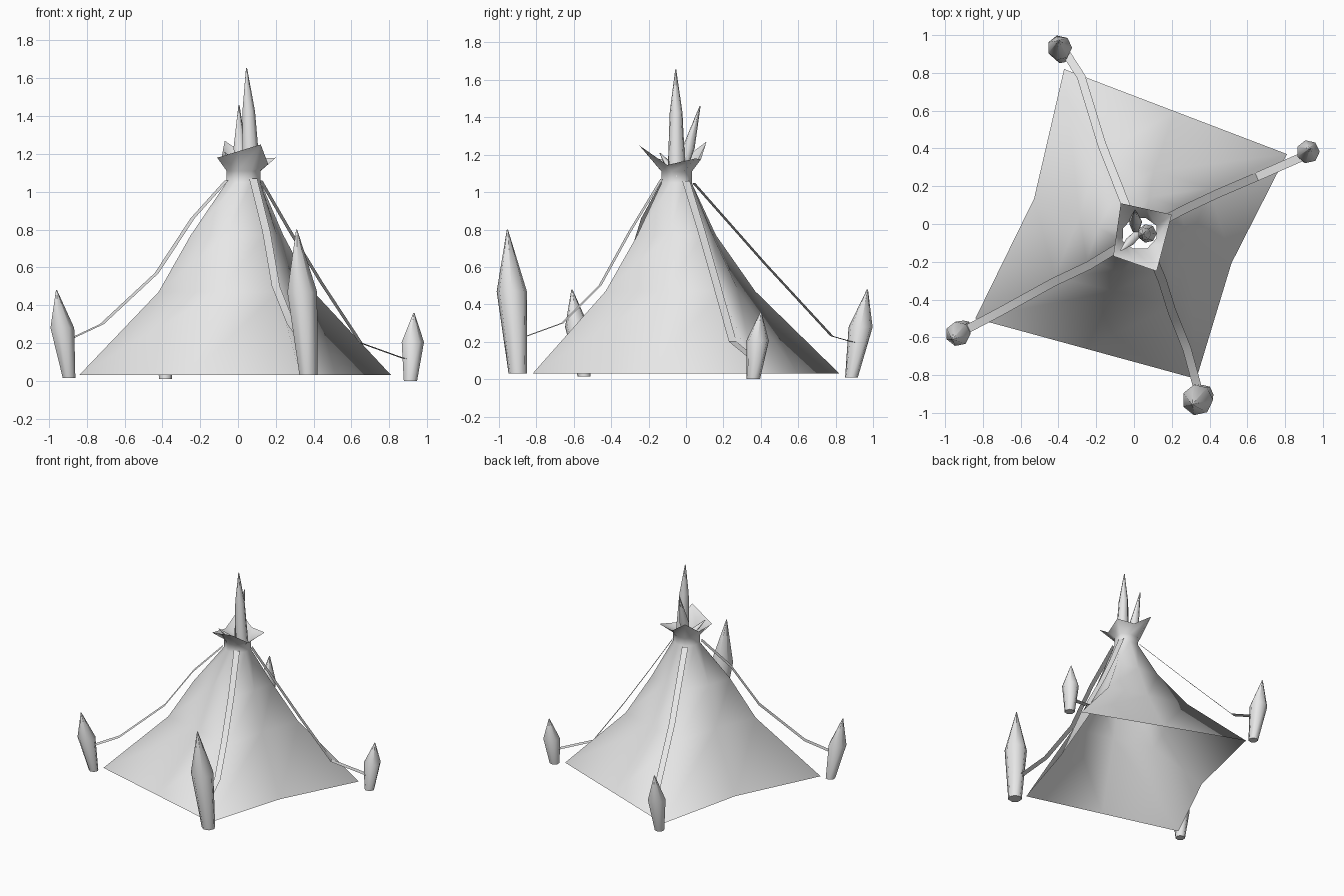
import bpy, bmesh, math
from mathutils import Vector

cube = bpy.data.objects.get("Cube")
if cube:
    bpy.data.objects.remove(cube, do_unlink=True)

grey = bpy.data.materials.new("plain_grey")
grey.use_nodes = True
grey.diffuse_color = (0.8, 0.8, 0.8, 1)
grey.node_tree.nodes["Principled BSDF"].inputs["Base Color"].default_value = grey.diffuse_color


def finish(name, bm, angle=60):
    mesh = bpy.data.meshes.new(name)
    bm.to_mesh(mesh)
    bm.free()
    mesh.materials.append(grey)
    obj = bpy.data.objects.new(name, mesh)
    bpy.context.collection.objects.link(obj)
    bpy.ops.object.select_all(action="DESELECT")
    obj.select_set(True)
    bpy.context.view_layer.objects.active = obj
    bpy.ops.object.shade_smooth_by_angle(angle=math.radians(angle))


def skin(bm, rings, closed=True):
    """Join successive rings of points with quads."""
    loops = [[bm.verts.new(p) for p in ring] for ring in rings]
    for low, high in zip(loops, loops[1:]):
        n = len(low)
        for i in range(n if closed else n - 1):
            j = (i + 1) % n
            bm.faces.new((low[i], low[j], high[j], high[i]))
    return loops


def square_ring(corners, mids):
    """Four corners, with a middle point on each side scaled about the axis."""
    ring = []
    for i, k in enumerate(mids):
        a, b = Vector(corners[i]), Vector(corners[(i + 1) % 4])
        m = (a + b) / 2
        axis = Vector((0.03, -0.05, m.z))
        ring += [a, axis + (m - axis) * k]
    return ring


def level(z, pts):
    return [(x, y, z) for x, y in pts]


# Tent cloth: open at the bottom, narrowing to a neck
neck = [(-0.06, -0.09), (0.07, -0.13), (0.12, -0.01), (-0.01, 0.03)]
walls = [
    square_ring(level(0.03, [(-0.84, -0.5), (0.33, -0.82), (0.81, 0.37), (-0.37, 0.82)]), (1, 0.9, 1, 0.88)),
    square_ring(level(0.47, [(-0.42, -0.28), (0.21, -0.43), (0.4, 0.19), (-0.19, 0.37)]), (1, 0.95, 1, 0.95)),
    square_ring(level(0.77, [(-0.25, -0.2), (0.14, -0.26), (0.24, 0.09), (-0.09, 0.16)]), (1.1,) * 4),
    square_ring(level(1.05, neck), (1.35,) * 4),
]
# Flared collar with four pointed corners
collar = square_ring([(-0.11, -0.17, 1.18), (0.12, -0.25, 1.25), (0.2, 0.05, 1.18), (-0.07, 0.11, 1.27)], (1,) * 4)
for i, dip in zip((1, 3, 5, 7), (0, 0.07, 0.05, 0.06)):
    collar[i].z -= dip
bm = bmesh.new()
skin(bm, walls + [square_ring(level(1.11, neck), (1.35,) * 4), collar])
finish("tent_cloth", bm, 80)


def spike(name, base, tip, r_base, r_wide, wide=0.57, sides=7):
    """Leaning stake: narrow foot, wide waist and pointed tip."""
    base, tip = Vector(base), Vector(tip)
    bm = bmesh.new()
    rings = []
    for t, r in ((0, r_base), (wide, r_wide), (1, 0.003)):
        c = base.lerp(tip, t)
        rings.append([c + Vector((r * math.cos(a), r * math.sin(a), 0))
                      for a in (math.tau * i / sides for i in range(sides))])
    loops = skin(bm, rings)
    bm.faces.new(loops[0][::-1])
    bm.faces.new(loops[-1])
    finish(name, bm)


# Ground stakes
spike("stake_front_right", (-0.895, -0.545, 0.015), (-0.96, -0.61, 0.48), 0.035, 0.066)
spike("stake_front_left", (0.37, -0.9, 0.03), (0.31, -0.955, 0.8), 0.05, 0.083)
spike("stake_back_left", (0.91, 0.36, 0), (0.93, 0.4, 0.36), 0.037, 0.062)
spike("stake_back_right", (-0.385, 0.885, 0.01), (-0.4, 0.97, 0.48), 0.035, 0.066)

# Tent poles poking out of the collar
spike("main_pole", (0.07, -0.05, 1.08), (0.045, -0.055, 1.655), 0.05, 0.035, 0.6)
spike("back_pole", (0.01, -0.03, 1.08), (0.005, 0.075, 1.46), 0.02, 0.035, 0.4)
spike("short_pole", (0.03, -0.04, 1.08), (-0.07, -0.14, 1.21), 0.02, 0.025, 0.5)


def rope(name, path, width=0.045):
    """Flat band following a path, level across its width."""
    path = [Vector(p) for p in path]
    side = (path[-1] - path[0]).cross(Vector((0, 0, 1))).normalized() * width / 2
    bm = bmesh.new()
    skin(bm, [(p + side, p - side) for p in path], closed=False)
    finish(name, bm, 30)


# Guy ropes from neck to stakes
rope("rope_front_right", [(-0.06, -0.11, 1.06), (-0.24, -0.22, 0.86), (-0.43, -0.31, 0.57),
                          (-0.72, -0.47, 0.3), (-0.89, -0.56, 0.22)])
rope("rope_front_left", [(0.08, -0.13, 1.07), (0.15, -0.3, 0.79), (0.2, -0.46, 0.5),
                         (0.28, -0.66, 0.3), (0.34, -0.88, 0.22)])
rope("rope_back_left", [(0.12, 0, 1.06), (0.27, 0.08, 0.8), (0.44, 0.16, 0.52),
                        (0.65, 0.25, 0.2), (0.9, 0.36, 0.11)])
rope("rope_back_right", [(-0.02, 0.04, 1.05), (-0.17, 0.42, 0.62), (-0.28, 0.78, 0.23), (-0.37, 0.92, 0.19)])
